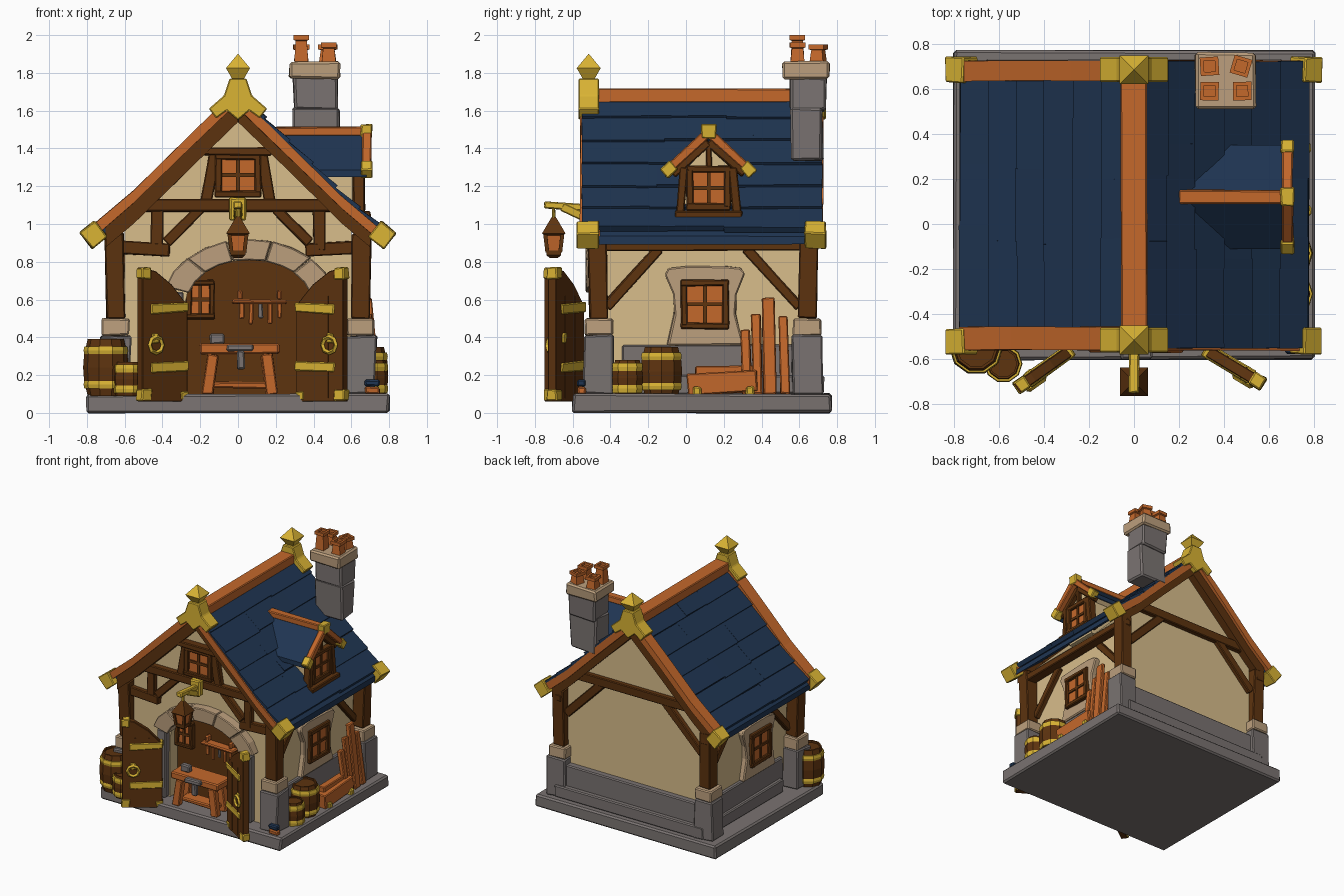
import bpy, bmesh, math, random
from mathutils import Vector

random.seed(4)
if "Cube" in bpy.data.objects:
    bpy.data.objects.remove(bpy.data.objects["Cube"])


def material(name, code):
    chan = [int(code[i:i + 2], 16) / 255 for i in (0, 2, 4)]
    col = [c / 12.92 if c < .04 else ((c + .055) / 1.055) ** 2.4 for c in chan] + [1]
    m = bpy.data.materials.new(name)
    m.use_nodes = True
    m.diffuse_color = col
    m.node_tree.nodes["Principled BSDF"].inputs["Base Color"].default_value = col
    return m


BROWN = material("dark timber", "5d330f")
ORANGE = material("warm wood", "c4682b")
NAVY = material("slate blue", "1f3552")
GOLD = material("brass", "dab434")
CREAM = material("plaster", "d8bd8b")
GREY = material("grey stone", "7a7371")
BEIGE = material("pale stone", "bc9f7d")


def finish(name, bm, mat, jitter=0.0, bevel=0.0):
    for v in bm.verts:
        v.co += Vector([random.uniform(-jitter, jitter) for _ in range(3)])
    bmesh.ops.recalc_face_normals(bm, faces=bm.faces)
    me = bpy.data.meshes.new(name)
    bm.to_mesh(me)
    bm.free()
    me.materials.append(mat)
    ob = bpy.data.objects.new(name, me)
    bpy.context.collection.objects.link(ob)
    if bevel:
        mod = ob.modifiers.new("bevel", 'BEVEL')
        mod.width, mod.segments = bevel, 1
    return ob


def prism(name, pts, vec, mat, jitter=0.0, bevel=0.0):
    """Extrude a flat outline along a vector."""
    bm = bmesh.new()
    a = [bm.verts.new(p) for p in pts]
    b = [bm.verts.new(Vector(p) + Vector(vec)) for p in pts]
    bm.faces.new(a)
    bm.faces.new(b)
    for i in range(len(a)):
        j = (i + 1) % len(a)
        bm.faces.new((a[i], a[j], b[j], b[i]))
    return finish(name, bm, mat, jitter, bevel)


def beam(name, p, q, w, h, mat, side=(0, 1, 0), jitter=.004, bevel=.006):
    """Squared timber from p to q, w wide along side, h the other way."""
    p, q = Vector(p), Vector(q)
    d = (q - p).normalized()
    s = Vector(side)
    s = (s - d * s.dot(d)).normalized()
    n = d.cross(s)
    ring = [p + s * w / 2 * i + n * h / 2 * j for i, j in ((-1, -1), (1, -1), (1, 1), (-1, 1))]
    return prism(name, ring, q - p, mat, jitter, bevel)


def box(name, x, y, z, mat, jitter=.004, bevel=.008):
    pts = [(x[0], y[0], z[0]), (x[1], y[0], z[0]), (x[1], y[1], z[0]), (x[0], y[1], z[0])]
    return prism(name, pts, (0, 0, z[1] - z[0]), mat, jitter, bevel)


def lathe(name, profile, at, mat, n=10, turn=0.0):
    bm = bmesh.new()
    rings = [[bm.verts.new((at[0] + r * math.cos(turn + k * math.tau / n),
                            at[1] + r * math.sin(turn + k * math.tau / n), at[2] + z))
              for k in range(n)] for r, z in profile]
    for a, b in zip(rings, rings[1:]):
        for k in range(n):
            bm.faces.new((a[k], a[(k + 1) % n], b[(k + 1) % n], b[k]))
    bm.faces.new(rings[0])
    bm.faces.new(rings[-1])
    return finish(name, bm, mat)


def window(name, at, right, w, h, bar=.035, stone=False):
    """Four-pane window; it faces right x up."""
    at, r, u = Vector(at), Vector(right), Vector((0, 0, 1))
    o = r.cross(u)
    P = lambda a, b, c=0: at + r * a + u * b + o * c
    beam(name + "_panes", P(0, -h / 2), P(0, h / 2), .03, w, ORANGE, o, 0, 0)
    for s in (-1, 1):
        beam(name + "_jamb", P(s * w / 2, -h / 2), P(s * w / 2, h / 2), .07, bar, BROWN, o)
        beam(name + "_rail", P(-w / 2 - bar / 2, s * h / 2), P(w / 2 + bar / 2, s * h / 2), .075, bar, BROWN, o)
    if stone:
        edge = [(.2, -.22), (.165, -.05), (.165, .05), (.21, .16), (.19, .19), (.1, .205)]
        outline = edge + [(-a, b) for a, b in edge[::-1]]
        prism(name + "_surround", [P(a, b, -.05) for a, b in outline], o * .06, BEIGE, .006, .008)
    beam(name + "_mullion", P(0, -h / 2), P(0, h / 2), .05, .02, BROWN, o, 0, 0)
    beam(name + "_transom", P(-w / 2, 0), P(w / 2, 0), .05, .02, BROWN, o, 0, 0)


def barrel(x, y, r, h):
    lathe("barrel", [(r * .8, 0), (r * .96, h * .28), (r, h / 2), (r * .96, h * .72), (r * .8, h),
                     (r * .7, h), (r * .7, h * .95)], (x, y, .09), BROWN)
    for t in (.2, .8):
        lathe("barrel_hoop", [(r * k + .005, h * t + e) for k, e in ((.9, -.022), (.94, 0), (.9, .022))], (x, y, .09), GOLD)


# Stone base and plaster body with a shallow workshop recess
box("base_slab", (-.8, .8), (-.6, .77), (0, .1), GREY, .006, .012)
gable = [(-.6, .1), (-.6, 1), (0, 1.6), (.6, 1), (.6, .1)]
prism("house_body", [(x, -.36, z) for x, z in gable], (0, 1.0, 0), CREAM)
arch = lambda a, b, t: (.06 + a * math.cos(t), .58 + b * math.sin(t))
opening = [(.4, .1)] + [arch(.34, .23, math.pi * k / 10) for k in range(11)] + [(-.28, .1)]
prism("front_wall", [(x, -.46, z) for x, z in gable + opening], (0, .1, 0), CREAM)
box("recess_back", (-.34, .42), (-.37, -.362), (.1, .82), BROWN, 0, 0)
box("plinth", (-.63, .63), (-.34, .69), (.1, .36), GREY)
box("plinth_step", (-.66, .66), (-.3, .73), (.1, .2), GREY)
for k in range(5):
    t0, t1 = math.pi * (.08 + .168 * k), math.pi * (.08 + .168 * (k + 1))
    tm = (t0 + t1) / 2
    ring = [arch(.33, .23, t) for t in (t0, tm, t1)] + [arch(.46, .34, t) for t in (t1, tm, t0)]
    prism("arch_stone", [(x, -.53, z) for x, z in ring], (0, .1, 0), BEIGE, .003, .006)
for x in (-.33, .43):
    box("door_jamb", (x - .04, x + .04), (-.51, -.4), (.1, .64), GREY)

# Corner piers, posts, side framing
for s in (-1, 1):
    for y, e in ((-.46, -1), (.64, 1)):
        box("pier", sorted((s * .57, s * .73)), (y - .08, y + .08), (.1, .41), GREY, .01)
        box("pier_cap", sorted((s * .575, s * .72)), (y - .075, y + .075), (.41, .5), BEIGE)
        beam("corner_post", (s * .645, y, .5), (s * .655, y + .01 * e, .95), .1, .1, BROWN)
        beam("side_brace", (s * .61, y - e * .04, .56), (s * .61, y - e * .32, .87), .05, .055, BROWN, (1, 0, 0))
    beam("eave_beam", (s * .66, -.5, .885), (s * .66, .7, .885), .08, .055, BROWN, (1, 0, 0))
window("right_window", (.63, .1, .575), (0, 1, 0), .22, .23, stone=True)
window("left_window", (-.63, -.02, .575), (0, -1, 0), .22, .23, stone=True)

# Gable timbers
for y in (-.47, .645):
    beam("collar_beam", (-.53, y, 1.1), (.53, y, 1.1), .07, .07, BROWN)
for s in (-1, 1):
    front = lambda name, a, b, h: beam(name, (s * a[0], -.465, a[1]), (s * b[0], -.465, b[1]), .07, h, BROWN)
    front("front_rail", (.68, .88), (.36, .86), .07)
    front("front_stud", (.43, .86), (.43, 1.08), .065)
    front("front_brace", (.38, .9), (.2, 1.08), .055)
    front("window_strut", (.17, 1.12), (.12, 1.39), .06)
    beam("back_brace", (s * .6, .645, .76), (s * .27, .645, 1.09), .06, .06, BROWN)
beam("window_head", (-.18, -.48, 1.385), (.18, -.48, 1.385), .09, .045, BROWN)
window("gable_window", (0, -.48, 1.26), (1, 0, 0), .21, .2)

roof = [(0, 1.66), (.28, 1.39), (.55, 1.125), (.775, .935)]


def roof_at(x):
    for (a, za), (b, zb) in zip(roof, roof[1:]):
        if x <= b or b == roof[-1][0]:
            return za + (zb - za) * (x - a) / (b - a)


def roof_strip(name, s, y0, y1, low, high, mat, end=.775):
    """Board that follows the slope of one roof side out to the given end."""
    line = [p for p in roof if p[0] < end] + [(end, roof_at(end))]
    pts = [(s * x, y0, z + high) for x, z in line] + [(s * x, y0, z + low) for x, z in line[::-1]]
    prism(name, pts, (0, y1 - y0, 0), mat, .003)


# Roof: on the right the shingles run over the barge boards
for s in (-1, 1):
    right = s > 0
    roof_strip("roof_deck", s, -.53, .69, -.045, 0, NAVY)
    y0, y1 = (-.55, .72) if right else (-.46, .645)
    for k in range(6):
        x0, x1 = .755 * k / 6, .755 * (k + 1) / 6 + .01
        cuts = [y0] + [y0 + (y1 - y0) * (i + random.uniform(-.25, .25)) / 3 for i in (1, 2)] + [y1]
        for a, b in zip(cuts, cuts[1:]):
            m = (a + b) / 2
            tip = x1 + random.uniform(-.004, .006)
            up = .01 if right else 0
            beam("shingle", (s * x0, m, roof_at(x0) + up), (s * tip, m, roof_at(tip) + .02 + up),
                 b - a + .002, .035, NAVY, jitter=.002, bevel=0)
    top = .022 if right else .055
    roof_strip("front_barge", s, -.56, -.455, top - .07, top, ORANGE)
    roof_strip("back_barge", s, .635, .725, top - .07, top, ORANGE)
    roof_strip("front_rafter", s, -.535, -.445, -.12, -.01, BROWN, .7)
    roof_strip("back_rafter", s, .625, .7, -.12, -.01, BROWN, .7)
    for y in (-.52, .685):
        beam("eave_cap", (s * .725, y, .975), (s * .805, y, .91), .115, .11, GOLD)
beam("ridge_beam", (0, -.5, 1.68), (0, .7, 1.68), .12, .075, ORANGE, (1, 0, 0))
half = [(.045, 1.77), (.075, 1.68), (.155, 1.61), (.115, 1.56), (.06, 1.6)]
cap = half + [(0, 1.55)] + [(-x, z) for x, z in half[::-1]]
for y in (-.515, .685):
    prism("ridge_cap", [(x, y - .055, z) for x, z in cap], (0, .11, 0), GOLD, 0, .006)
    lathe("finial", [(.05, 1.75), (.045, 1.77), (.09, 1.825), (.002, 1.9)], (0, y, 0), GOLD, 4, math.pi / 4)

# Dormer
dormer = [(-.01, 1), (.25, 1), (.25, 1.28), (.12, 1.42), (-.01, 1.28)]
prism("dormer_body", [(.63, y, z) for y, z in dormer], (-.4, 0, 0), CREAM)
window("dormer_window", (.635, .12, 1.19), (0, 1, 0), .2, .2)
beam("dormer_sill", (.65, -.06, 1.05), (.65, .3, 1.05), .1, .04, BROWN, (1, 0, 0))
for s in (-1, 1):
    Y = lambda d: .12 + s * d
    prism("dormer_roof", [(.68, Y(0), 1.46), (.68, Y(.23), 1.25), (.4, Y(.23), 1.25), (.18, Y(0), 1.46)], (0, 0, .035), NAVY)
    beam("dormer_post", (.64, Y(.15), 1.05), (.64, Y(.13), 1.3), .06, .045, BROWN, (1, 0, 0))
    beam("dormer_rafter", (.64, Y(0), 1.435), (.64, Y(.19), 1.265), .05, .045, BROWN, (1, 0, 0))
    beam("dormer_barge", (.68, Y(0), 1.485), (.68, Y(.22), 1.285), .05, .045, ORANGE, (1, 0, 0))
    beam("dormer_eave_cap", (.68, Y(.185), 1.315), (.68, Y(.235), 1.265), .06, .06, GOLD, (1, 0, 0))
beam("dormer_king_post", (.645, .12, 1.3), (.645, .12, 1.42), .04, .03, BROWN, (1, 0, 0))
beam("dormer_ridge", (.2, .12, 1.49), (.69, .12, 1.49), .06, .045, ORANGE)
beam("dormer_apex_cap", (.65, .12, 1.49), (.71, .12, 1.49), .08, .075, GOLD)

# Chimney
box("chimney_stack", (.295, .53), (.55, .73), (1.33, 1.62), GREY, .012, .012)
box("chimney_neck", (.295, .53), (.55, .74), (1.6, 1.78), GREY, .01, .012)
box("chimney_cap", (.27, .54), (.51, .76), (1.77, 1.86), BEIGE, .005, .012)
for x, y, h, t in ((.335, .59, .14, .78), (.335, .7, .09, .85), (.475, .7, .09, .5), (.48, .59, .1, .8)):
    lathe("chimney_pot", [(.052, 0), (.042, h - .03), (.058, h - .025), (.058, h), (.035, h), (.035, h - .02)],
          (x, y, 1.86), ORANGE, 4, t)

# Open doors with straps and ring handles
for hinge, free in (((-.28, -.56), (-.52, -.73)), ((.32, -.56), (.57, -.71))):
    a, b = Vector((*hinge, 0)), Vector((*free, 0))
    n = (b - a).cross(Vector((0, 0, 1))).normalized()
    n *= -1 if n.y > 0 else 1
    D = lambda t, z, o=0: a.lerp(b, t) + Vector((0, 0, z)) + n * o
    outline = [(0, .06), (1, .06), (1, .77), (.7, .75), (.35, .68), (0, .57)]
    prism("door", [D(t, z, -.025) for t, z in outline], n * .05, BROWN, 0, .004)
    for t in (.33, .67):
        beam("door_seam", D(t, .08), D(t, .62), .056, .008, BROWN, n, 0, 0)
    for z in (.56, .25):
        beam("door_strap", D(-.02, z), D(.82, z - .01), .064, .052, GOLD, n)
    for z in (.74, .095):
        beam("door_corner", D(.8, z), D(1.02, z), .062, .06, GOLD, n)
    beam("door_foot", D(-.02, .09), D(.16, .09), .062, .045, GOLD, n)
    bpy.ops.mesh.primitive_torus_add(major_segments=8, minor_segments=4, major_radius=.042, minor_radius=.012,
                                     location=D(.72, .36, .035), rotation=n.to_track_quat('Z', 'Y').to_euler())
    ring = bpy.context.object
    ring.name = "door_ring"
    ring.data.materials.append(GOLD)
    beam("ring_plate", D(.72, .37), D(.72, .42), .07, .04, GOLD, n)

# Hanging lantern
beam("lantern_arm", (0, -.46, 1.08), (0, -.75, 1.1), .045, .035, GOLD, (1, 0, 0))
beam("lantern_brace", (0, -.5, 1.02), (0, -.66, 1.09), .045, .045, GOLD, (1, 0, 0))
box("lantern_mount", (-.045, .045), (-.55, -.5), (1.02, 1.14), GOLD)
beam("lantern_hook", (0, -.7, 1.02), (0, -.7, 1.1), .02, .02, GOLD)
lathe("lantern_roof", [(.07, .94), (.088, .95), (.03, 1.02), (.012, 1.04)], (0, -.7, 0), BROWN, 4, math.pi / 4)
lathe("lantern_glass", [(.045, .85), (.062, .95)], (0, -.7, 0), ORANGE, 4, math.pi / 4)
lathe("lantern_foot", [(.03, .82), (.055, .835), (.055, .86)], (0, -.7, 0), BROWN, 4, math.pi / 4)
for i in (-1, 1):
    for j in (-1, 1):
        beam("lantern_bar", (i * .034, -.7 + j * .034, .85), (i * .046, -.7 + j * .046, .95), .02, .02, BROWN, bevel=0, jitter=0)

# Workshop: window, shelf with tools, bench and anvil
window("workshop_window", (-.2, -.38, .6), (1, 0, 0), .12, .18, .03)
box("tool_shelf", (-.03, .26), (-.44, -.36), (.575, .6), ORANGE)
for k in range(5):
    x = .02 + .05 * k
    beam("hanging_tool", (x, -.41, .59), (x, -.41, .5 - .03 * (k % 2)), .015, .022, GREY if k == 2 else ORANGE)
for x in (.01, .22):
    box("shelf_bracket", (x - .012, x + .012), (-.42, -.37), (.6, .65), ORANGE)
box("bench_top", (-.2, .22), (-.57, -.4), (.31, .365), ORANGE)
box("bench_shelf", (-.14, .17), (-.53, -.42), (.13, .165), ORANGE)
for x, e in ((-.13, -.03), (.15, .03)):
    for y in (-.54, -.43):
        beam("bench_leg", (x + e, y, .1), (x, y, .31), .05, .06, ORANGE)
box("vise_block", (-.06, .08), (-.6, -.5), (.325, .365), GREY)
box("vise_jaw", (-.005, .035), (-.59, -.55), (.23, .33), GREY)
box("hammer_head", (-.15, -.07), (-.52, -.47), (.365, .42), GREY)

# Barrels, trough, leaning boards and a small stack by the right pier
barrel(-.7, -.55, .12, .3)
barrel(-.58, -.62, .085, .18)
barrel(.68, -.13, .115, .26)
barrel(.71, -.31, .085, .19)
beam("trough", (.72, .01, .155), (.72, .38, .165), .1, .11, ORANGE, (1, 0, 0), .008)
beam("trough_log", (.7, .05, .22), (.7, .36, .225), .06, .05, ORANGE, (1, 0, 0))
for y in (.06, .34):
    box("trough_foot", (.66, .785), (y - .022, y + .022), (.075, .14), GOLD)
for y, w, h in ((.325, .05, .44), (.38, .05, .52), (.445, .07, .61), (.525, .05, .51)):
    beam("leaning_board", (.74, y, .1), (.69, y - .01, h), w, .035, ORANGE)
for z, mat in ((.1, ORANGE), (.14, NAVY)):
    box("stacked_slab", (.67, .75), (-.575, -.53), (z, z + .038), mat)
